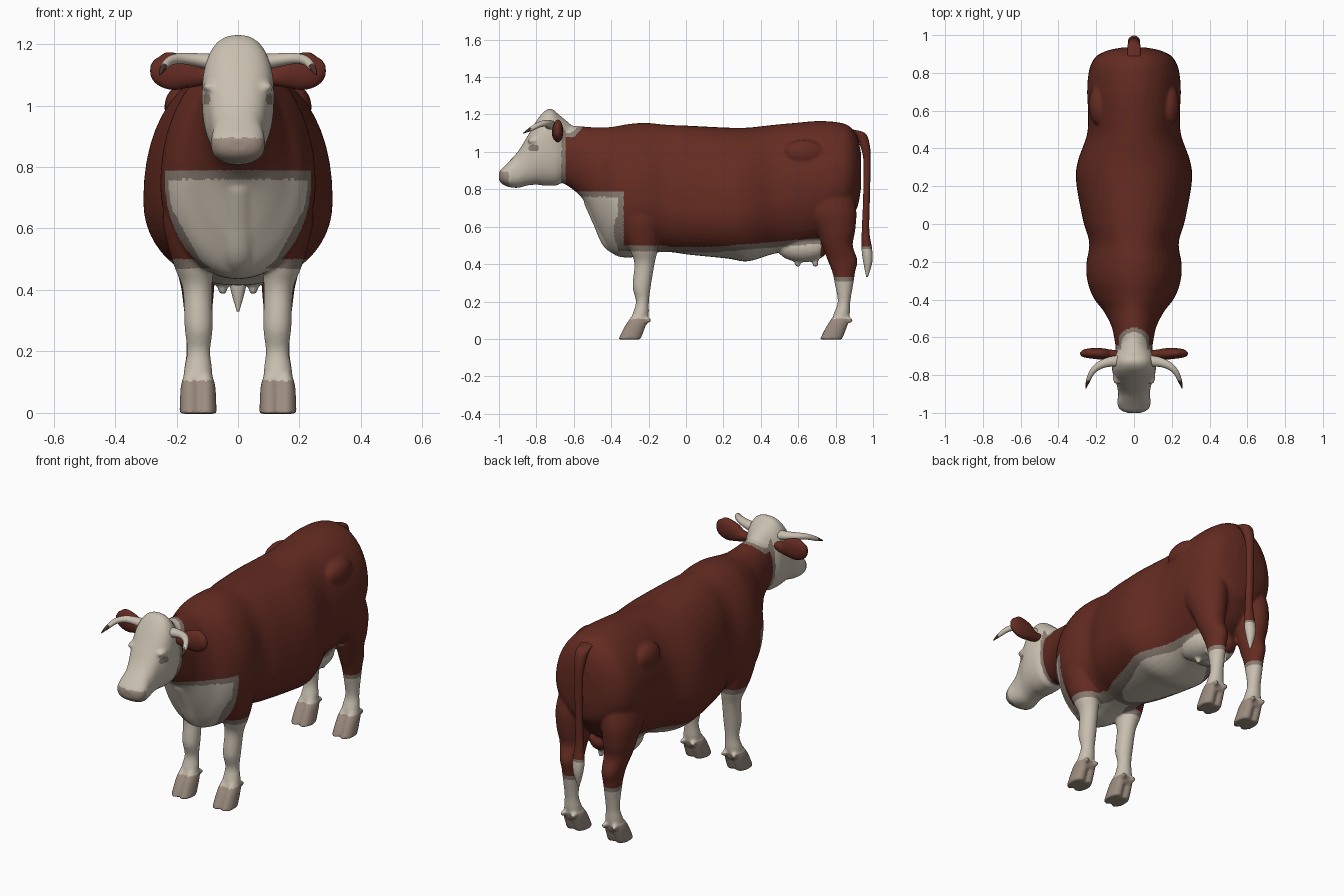
import bpy, bmesh, math
from mathutils import Vector


def material(name, rgb):
    m = bpy.data.materials.new(name)
    m.diffuse_color = (*rgb, 1)
    return m


RED, CREAM, GREY, HOOF, DARK = range(5)
MATS = [material("red_brown", (0.128, 0.0245, 0.0155)),
        material("cream", (0.58, 0.52, 0.43)),
        material("grey_border", (0.25, 0.20, 0.165)),
        material("hoof_tan", (0.33, 0.26, 0.21)),
        material("dark_brown", (0.07, 0.03, 0.025))]


def spline(keys, steps):
    """Catmull-Rom through tuples of numbers."""
    out = []
    for i in range(len(keys) - 1):
        a, b, c, d = (keys[max(0, min(len(keys) - 1, i + j))] for j in (-1, 0, 1, 2))
        for s in range(steps):
            t = s / steps
            out.append([q + 0.5 * t * (r - p + t * (2 * p - 5 * q + 4 * r - u + t * (3 * (q - r) + u - p)))
                        for p, q, r, u in zip(a, b, c, d)])
    return out + [list(keys[-1])]


def skin(bm, rings):
    """Join rings of points into a capped tube."""
    vs = [[bm.verts.new(p) for p in r] for r in rings]
    n = len(vs[0])
    for a, b in zip(vs, vs[1:]):
        for i in range(n):
            bm.faces.new((a[i], a[(i + 1) % n], b[(i + 1) % n], b[i]))
    bm.faces.new(vs[0][::-1])
    bm.faces.new(vs[-1])


def power(v, p):
    return math.copysign(abs(v) ** p, v)


def trunk(bm, keys, n=48, steps=6):
    """Keys: y, top, bottom, half width, height of widest point, roundness."""
    rings = []
    for y, top, bot, w, zc, p in spline(keys, steps):
        ring = []
        for i in range(n):
            a = math.tau * i / n
            c = power(math.cos(a), p)
            ring.append((w * power(math.sin(a), p), y, zc + c * ((top - zc) if c > 0 else (zc - bot))))
        rings.append(ring)
    skin(bm, rings)


def tube(bm, keys, ref=(1, 0, 0), flat=False, n=24, steps=6, side=1):
    """Keys: x, y, z, radius along ref, radius across."""
    pts = spline(keys, steps)
    rings = []
    for i, k in enumerate(pts):
        c = Vector(k[:3])
        t = Vector(pts[min(i + 1, len(pts) - 1)][:3]) - Vector(pts[max(i - 1, 0)][:3])
        t = Vector((0, 0, -1)) if flat else t.normalized()
        u = Vector(ref)
        u = (u - t * u.dot(t)).normalized()
        v = t.cross(u)
        ring = [c + u * math.cos(math.tau * j / n) * max(k[3], .001)
                + v * math.sin(math.tau * j / n) * max(k[4], .001) for j in range(n)]
        rings.append([(p.x * side, p.y, p.z) for p in ring])
    skin(bm, rings)


def ball(bm, centre, radii):
    r = bmesh.ops.create_uvsphere(bm, u_segments=20, v_segments=12, radius=1)
    for v in r["verts"]:
        v.co = Vector(centre) + Vector([a * b for a, b in zip(v.co, radii)])


def finish(bm, name, rule):
    bmesh.ops.recalc_face_normals(bm, faces=bm.faces)
    me = bpy.data.meshes.new(name)
    bm.to_mesh(me)
    bm.free()
    ob = bpy.data.objects.new(name, me)
    bpy.context.collection.objects.link(ob)
    paint(ob, rule)
    return ob


def paint(ob, rule):
    me = ob.data
    me.materials.clear()
    for m in MATS:
        me.materials.append(m)
    for f in me.polygons:
        f.use_smooth = True
        f.material_index = rule(f.center)


def banded(d, width=0.03):
    return CREAM if d < 0 else GREY if d < width else RED


def coat(p):
    """Colour of the hide by position."""
    x, y, z = abs(p.x), p.y, p.z
    if z < 0.105:
        return HOOF
    if y < -0.64 or (y < -0.54 and z > 1.0):          # white face and poll
        if y < -0.95 and z < 0.895:
            return HOOF
        if math.hypot((y + 0.815) / 0.028, (z - 1.02) / 0.02) < 1:   # eye patch
            return GREY
        poll = max(math.hypot(x, max(0, y + 0.64)) - 0.068, 1.10 - z)
        return banded(min(y + 0.665, poll), 0.022)
    if y > 0.72:                                      # hind legs
        return banded(z - 0.31, 0.02)
    d = z - (0.462 + 0.085 * max(0, y - 0.15))
    if y < -0.1:                                      # forelegs and brisket
        bib = max(z - 0.76, y + 0.365, x - (0.125 + max(0, z - 0.5) * 0.55))
        d = min(z - 0.47, bib)
    return banded(d)


# Trunk, neck and head
bm = bmesh.new()
trunk(bm, [(-0.70, 1.13, 0.85, 0.09, 0.99, 1), (-0.62, 1.14, 0.81, 0.102, 0.98, 1),
           (-0.54, 1.135, 0.73, 0.12, 0.93, 1), (-0.46, 1.13, 0.56, 0.162, 0.83, 1.05),
           (-0.39, 1.135, 0.455, 0.215, 0.77, 1.05), (-0.30, 1.15, 0.435, 0.247, 0.75, 1.0),
           (-0.21, 1.155, 0.455, 0.252, 0.74, 1.0), (-0.10, 1.145, 0.465, 0.237, 0.72, .95),
           (0.02, 1.14, 0.45, 0.27, 0.70, .93), (0.22, 1.13, 0.43, 0.306, 0.69, .93),
           (0.33, 1.13, 0.415, 0.298, 0.70, .94), (0.47, 1.145, 0.455, 0.250, 0.74, .97),
           (0.58, 1.155, 0.47, 0.243, 0.80, .98), (0.70, 1.165, 0.50, 0.248, 0.82, 1),
           (0.80, 1.16, 0.56, 0.24, 0.84, 1), (0.87, 1.14, 0.64, 0.212, 0.86, 1),
           (0.915, 1.08, 0.70, 0.15, 0.88, 1), (0.935, 1.0, 0.80, 0.06, 0.90, 1)])
trunk(bm, [(-1.0, 0.89, 0.85, 0.035, 0.87, .9), (-0.985, 0.91, 0.83, 0.07, 0.87, .85),
           (-0.95, 0.945, 0.813, 0.088, 0.87, .82), (-0.90, 1.0, 0.808, 0.084, 0.89, .82),
           (-0.85, 1.08, 0.82, 0.092, 0.96, .8), (-0.80, 1.165, 0.825, 0.110, 1.01, .8),
           (-0.76, 1.215, 0.82, 0.117, 1.03, .82), (-0.72, 1.23, 0.82, 0.115, 1.02, .82),
           (-0.68, 1.20, 0.825, 0.105, 1.0, .85), (-0.62, 1.15, 0.87, 0.07, 1.0, 1)])

FORE = [(.14, -.25, .82, .06, .10), (.16, -.24, .66, .085, .115), (.155, -.235, .55, .075, .095),
        (.142, -.225, .47, .063, .073), (.132, -.222, .4, .048, .054), (.128, -.237, .28, .046, .049),
        (.128, -.233, .2, .038, .035), (.13, -.243, .13, .047, .044), (.13, -.255, .07, .042, .045)]
HIND = [(.12, .73, .87, .09, .14), (.142, .765, .70, .10, .145), (.145, .80, .58, .085, .105),
        (.14, .81, .5, .071, .082), (.132, .837, .42, .056, .08), (.13, .843, .36, .049, .062),
        (.13, .845, .3, .043, .051), (.13, .845, .2, .038, .034), (.13, .832, .13, .047, .044),
        (.13, .82, .07, .042, .045)]
for s in (1, -1):
    for leg, dy in ((FORE, 0), (HIND, 1.078)):
        tube(bm, leg, flat=True, side=s)
        for dx in (-.025, .025):                      # cloven toes and dewclaws
            x = .13 + dx
            tube(bm, [(x, -.25 + dy, .125, .02, .038), (x, -.262 + dy, .09, .031, .052),
                      (x, -.282 + dy, .045, .034, .058), (x, -.303 + dy, -.003, .036, .06)],
                 flat=True, side=s)
            ball(bm, (s * (x + dx * .3), -.203 + dy, .10), (.014, .018, .015))
    for y in (.595, .69):                             # teats
        tube(bm, [(.05, y, .47, .03, .03), (.05, y, .425, .019, .019),
                  (.05, y + .003, .385, .013, .013)], flat=True, side=s)
    ball(bm, (s * .045, .625, .49), (.085, .14, .08))  # udder
    ball(bm, (s * .185, .63, .995), (.055, .11, .07))  # hip bone
    ball(bm, (s * .092, -.81, 1.06), (.022, .04, .018))  # brow
    ball(bm, (s * .05, -.955, .875), (.038, .035, .035))  # nostril swelling
tube(bm, [(0, -.52, .74, .04, .03), (0, -.46, .63, .05, .04),
          (0, -.41, .52, .05, .04), (0, -.36, .46, .03, .02)])   # dewlap

# Blend all parts into one smooth hide
cow = finish(bm, "cow_body", coat)
rem = cow.modifiers.new("blend", "REMESH")
rem.mode = "VOXEL"
rem.voxel_size = 0.008
smo = cow.modifiers.new("soften", "SMOOTH")
smo.factor = 0.5
smo.iterations = 6
dg = bpy.context.evaluated_depsgraph_get()
cow.data = bpy.data.meshes.new_from_object(cow.evaluated_get(dg))
cow.modifiers.clear()
paint(cow, coat)

# Ears, horns and nostrils
for s, tag in ((1, "left"), (-1, "right")):
    bm = bmesh.new()
    tube(bm, [(.08, -.69, 1.10, .02, .02), (.13, -.69, 1.095, .033, .026), (.175, -.687, 1.105, .053, .03),
              (.22, -.685, 1.113, .06, .028), (.258, -.685, 1.127, .048, .022),
              (.278, -.688, 1.138, .014, .008)], ref=(0, 0, 1), side=s)
    finish(bm, tag + "_ear", lambda p: RED)
    bm = bmesh.new()
    tube(bm, [(.07, -.725, 1.14, .028, .032), (.13, -.73, 1.148, .022, .026), (.185, -.75, 1.153, .018, .02),
              (.222, -.785, 1.145, .015, .015), (.243, -.83, 1.122, .011, .011),
              (.255, -.87, 1.10, .002, .002)], ref=(0, 0, 1), side=s)
    finish(bm, tag + "_horn", lambda p: DARK if p.y < -.83 else CREAM)
    bm = bmesh.new()
    ball(bm, (s * .05, -.982, .885), (.013, .007, .009))
    finish(bm, tag + "_nostril", lambda p: GREY)

# Tail with pale tuft
bm = bmesh.new()
tube(bm, [(0, .86, 1.12, .03, .03), (0, .925, 1.10, .036, .033), (0, .955, 1.04, .031, .027),
          (0, .968, .95, .024, .019), (0, .965, .75, .022, .018), (0, .96, .58, .024, .02),
          (0, .967, .48, .032, .028), (0, .972, .41, .026, .024), (0, .968, .33, .004, .004)], flat=True)
finish(bm, "tail", lambda p: banded(p.z - .475, .025))
